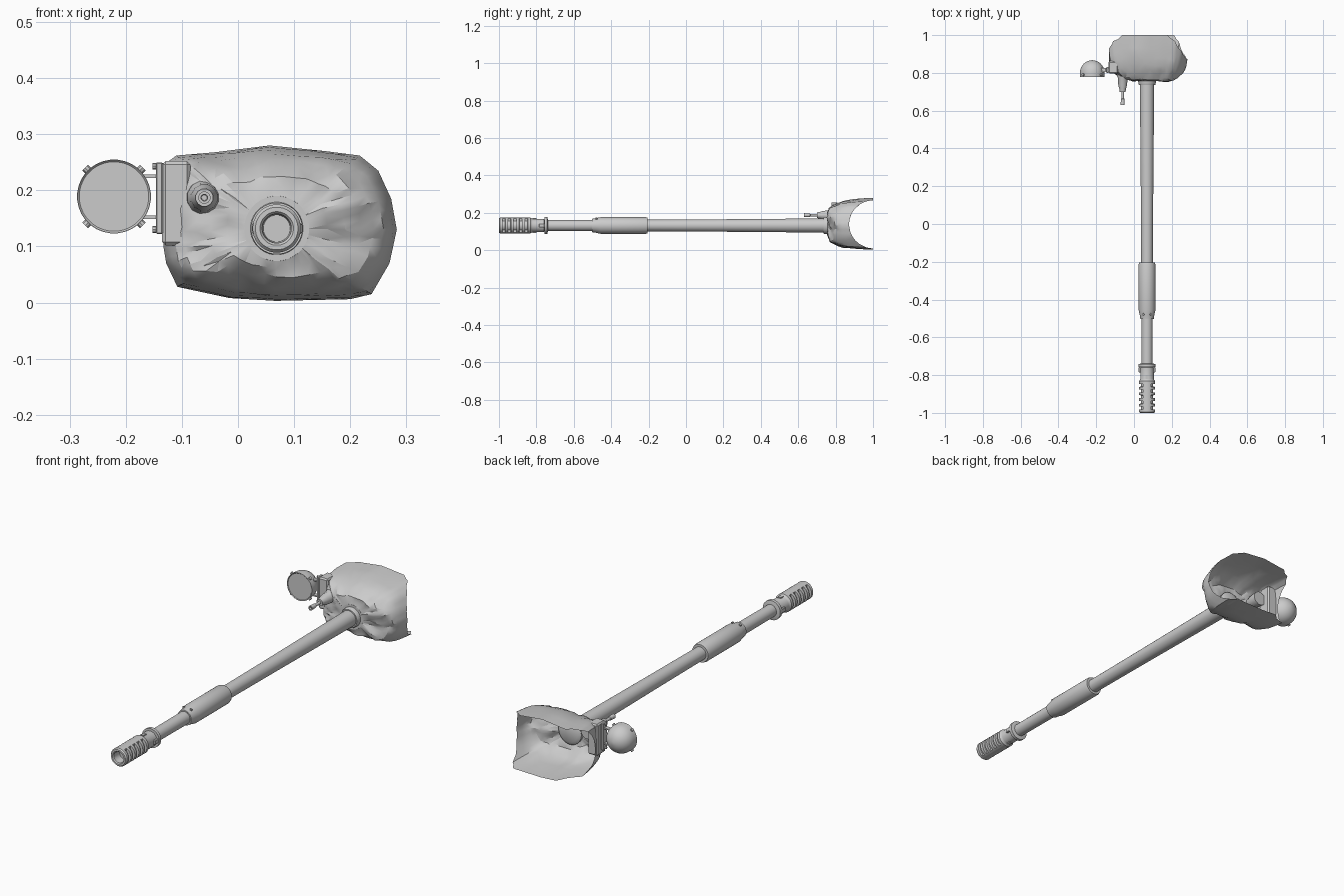
import bpy, bmesh, math, random
from mathutils import Vector, noise

if "Cube" in bpy.data.objects:
    bpy.data.objects.remove(bpy.data.objects["Cube"])

random.seed(4)
grey = bpy.data.materials.new("light grey")
grey.diffuse_color = (0.6, 0.6, 0.6, 1)
grey.use_nodes = True
grey.node_tree.nodes["Principled BSDF"].inputs["Base Color"].default_value = grey.diffuse_color
GX, GZ = 0.069, 0.132          # gun axis


def finish(name, bm, angle=35, recalc=True):
    if recalc:
        bmesh.ops.recalc_face_normals(bm, faces=bm.faces)
    me = bpy.data.meshes.new(name)
    bm.to_mesh(me)
    bm.free()
    me.materials.append(grey)
    ob = bpy.data.objects.new(name, me)
    bpy.context.collection.objects.link(ob)
    bpy.ops.object.select_all(action='DESELECT')
    ob.select_set(True)
    bpy.context.view_layer.objects.active = ob
    bpy.ops.object.shade_smooth_by_angle(angle=math.radians(angle))
    return ob


def lathe(name, cx, cz, profile, n=32, cap=True):
    """Turn (y, r[, slot_r]) points about a y axis; slot_r applies on the flanks only."""
    bm = bmesh.new()
    rings = []
    for p in profile:
        ring = []
        for i in range(n):
            a = 2 * math.pi * (i + 0.5) / n
            r = p[2] if len(p) > 2 and abs(math.cos(a)) > 0.5 else p[1]
            ring.append(bm.verts.new((cx + r * math.cos(a), p[0], cz + r * math.sin(a))))
        rings.append(ring)
    for a, b in zip(rings, rings[1:]):
        for i in range(n):
            j = (i + 1) % n
            bm.faces.new((a[i], a[j], b[j], b[i]))
    if cap:
        bm.faces.new(rings[0])
        bm.faces.new(rings[-1])
    return finish(name, bm)


def box(name, lo, hi, bevel=0.0):
    bm = bmesh.new()
    bmesh.ops.create_cube(bm, size=1)
    for v in bm.verts:
        v.co = [l + (c + 0.5) * (h - l) for c, l, h in zip(v.co, lo, hi)]
    if bevel:
        bmesh.ops.bevel(bm, geom=bm.edges[:], offset=bevel, segments=1, affect='EDGES')
    return finish(name, bm)


def rod(name, a, b, r, n=10):
    a, b = Vector(a), Vector(b)
    bm = bmesh.new()
    bmesh.ops.create_cone(bm, cap_ends=True, segments=n, radius1=r, radius2=r, depth=(b - a).length)
    rot = (b - a).to_track_quat('Z', 'Y')
    for v in bm.verts:
        v.co = rot @ v.co + (a + b) / 2
    return finish(name, bm)


# muzzle brake with flank slots and a bore
brake = [(-0.955, 0.024), (-0.995, 0.026), (-1.0, 0.030), (-1.0, 0.038), (-0.994, 0.043)]
for k in range(5):
    y = -0.982 + k * 0.03
    brake += [(y, 0.043), (y + 0.001, 0.043, 0.031), (y + 0.015, 0.043, 0.031), (y + 0.016, 0.043)]
brake += [(-0.832, 0.043), (-0.826, 0.038), (-0.82, 0.036), (-0.76, 0.036), (-0.757, 0.03)]
lathe("muzzle_brake", GX, GZ, brake)
lathe("brake_collar", GX, GZ, [(-0.757, 0.03), (-0.757, 0.046), (-0.742, 0.046), (-0.738, 0.03)])
for s in (-1, 1):
    box("collar_lug", (GX + s * 0.036 - 0.008, -0.785, GZ - 0.01), (GX + s * 0.036 + 0.008, -0.757, GZ + 0.01), 0.002)
    box("brake_key", (GX - 0.008, -0.82, GZ + s * 0.036 - 0.004), (GX + 0.008, -0.80, GZ + s * 0.036 + 0.004))

# tapered barrel
lathe("barrel", GX, GZ, [(-0.76, 0.029), (-0.49, 0.030), (-0.2, 0.031), (0.15, 0.033), (0.62, 0.037), (0.78, 0.038)])
lathe("fume_extractor", GX, GZ, [(-0.502, 0.03), (-0.502, 0.036), (-0.485, 0.038), (-0.455, 0.045),
                                 (-0.215, 0.045), (-0.205, 0.042), (-0.205, 0.03)])
for s in (-1, 1):
    rod("extractor_bolt", (GX + s * 0.016, -0.478, GZ + 0.028), (GX + s * 0.022, -0.478, GZ + 0.04), 0.006)
lathe("barrel_collar", GX, GZ, [(0.735, 0.037), (0.735, 0.043), (0.742, 0.046), (0.757, 0.047), (0.757, 0.058),
                                (0.775, 0.060), (0.785, 0.045)])

# fabric mantlet cover, open at the back, rim following a horizontal cylinder
outline = [(-.133, .10), (-.133, .17), (-.133, .245), (-.11, .262), (-.04, .268), (.056, .280), (.155, .270),
           (.217, .262), (.25, .235), (.273, .185), (.283, .13), (.27, .07), (.238, .015), (.2, .006),
           (.067, .003), (-.015, .008), (-.108, .028), (-.128, .07)]
pts = []
for i, p in enumerate(outline):
    q = outline[(i + 1) % len(outline)]
    pts += [tuple(a + (b - a) * t / 3 for a, b in zip(p, q)) for t in range(3)]


def rim_y(z):
    return 1.0 - math.sqrt(max(0.0, 0.128 ** 2 - (z - 0.138) ** 2))


# (share of the way out, share of the way from front to rim)
steps = [(0, 0), (.22, .0), (.42, .02), (.6, .09), (.74, .2), (.85, .33), (.92, .5), (.965, .7), (1, 1)]
bm = bmesh.new()
rings = []
for t, d in steps:
    ring = []
    for x, z in pts:
        v = Vector((x - GX, z - GZ))
        h = v.normalized() * 0.056
        px, pz = GX + h.x + (v.x - h.x) * t, GZ + h.y + (v.y - h.y) * t
        py = 0.757 + (rim_y(z) - 0.757) * d
        if 0 < t < 1:                       # folds in the cloth
            f = noise.noise(Vector((px * 13 + pz * 8, pz * 22, 3.7)))
            k = math.sin(math.pi * t) ** 0.6
            py += (0.026 * f + random.uniform(-.003, .003)) * k + 0.008 * k
            pz += 0.008 * noise.noise(Vector((px * 30, py * 22, pz * 8))) * k
            py = max(py, 0.752)
        ring.append(bm.verts.new((px, py, pz)))
    rings.append(ring)
n = len(pts)
for a, b in zip(rings, rings[1:]):
    for i in range(n):
        j = (i + 1) % n
        bm.faces.new((a[i], b[i], b[j], a[j]))
bmesh.ops.triangulate(bm, faces=bm.faces[:])
bmesh.ops.recalc_face_normals(bm, faces=bm.faces)
if sum(f.normal.y * f.calc_area() for f in bm.faces) > 0:
    bmesh.ops.reverse_faces(bm, faces=bm.faces[:])
finish("mantlet_cover", bm, 28, False)

# side housing under the cover
box("side_housing", (-0.135, 0.797, 0.102), (-0.085, 0.862, 0.252), 0.006)

# coaxial gun
CX, CZ = -0.06, 0.187
lathe("coaxial_sleeve", CX, CZ, [(0.83, 0.034), (0.785, 0.031), (0.775, 0.027), (0.735, 0.024), (0.715, 0.018), (0.70, 0.016)], 12)
lathe("coaxial_barrel", CX, CZ, [(0.71, 0.007), (0.665, 0.007), (0.662, 0.010), (0.63, 0.011), (0.63, 0.006), (0.65, 0.005)], 12)

# searchlight: flat lens, domed back
LX, LZ, LR = -0.221, 0.189, 0.066
dome = [(0.781, LR - 0.004), (0.778, LR - 0.001), (0.778, LR), (0.80, LR)]
dome += [(0.80 + 0.067 * math.sin(a), LR * math.cos(a)) for a in [math.radians(d) for d in range(12, 90, 12)]]
dome.append((0.867, 0.003))
lathe("searchlight", LX, LZ, dome, 32)
for k in range(4):
    a = math.radians(45 + 90 * k)
    c, s = math.cos(a), math.sin(a)
    rod("lens_clip", (LX + c * 0.06, 0.79, LZ + s * 0.06), (LX + c * 0.073, 0.79, LZ + s * 0.073), 0.007, 8)

# searchlight bracket
for z in (0.152, 0.225):
    box("bracket_arm", (-0.185, 0.805, z - 0.003), (-0.133, 0.825, z + 0.003))
for z in (0.13, 0.243):
    rod("bracket_bolt", (-0.152, 0.815, z), (-0.13, 0.815, z), 0.006, 8)
box("bracket_plate", (-0.146, 0.80, 0.122), (-0.134, 0.832, 0.25), 0.002)
